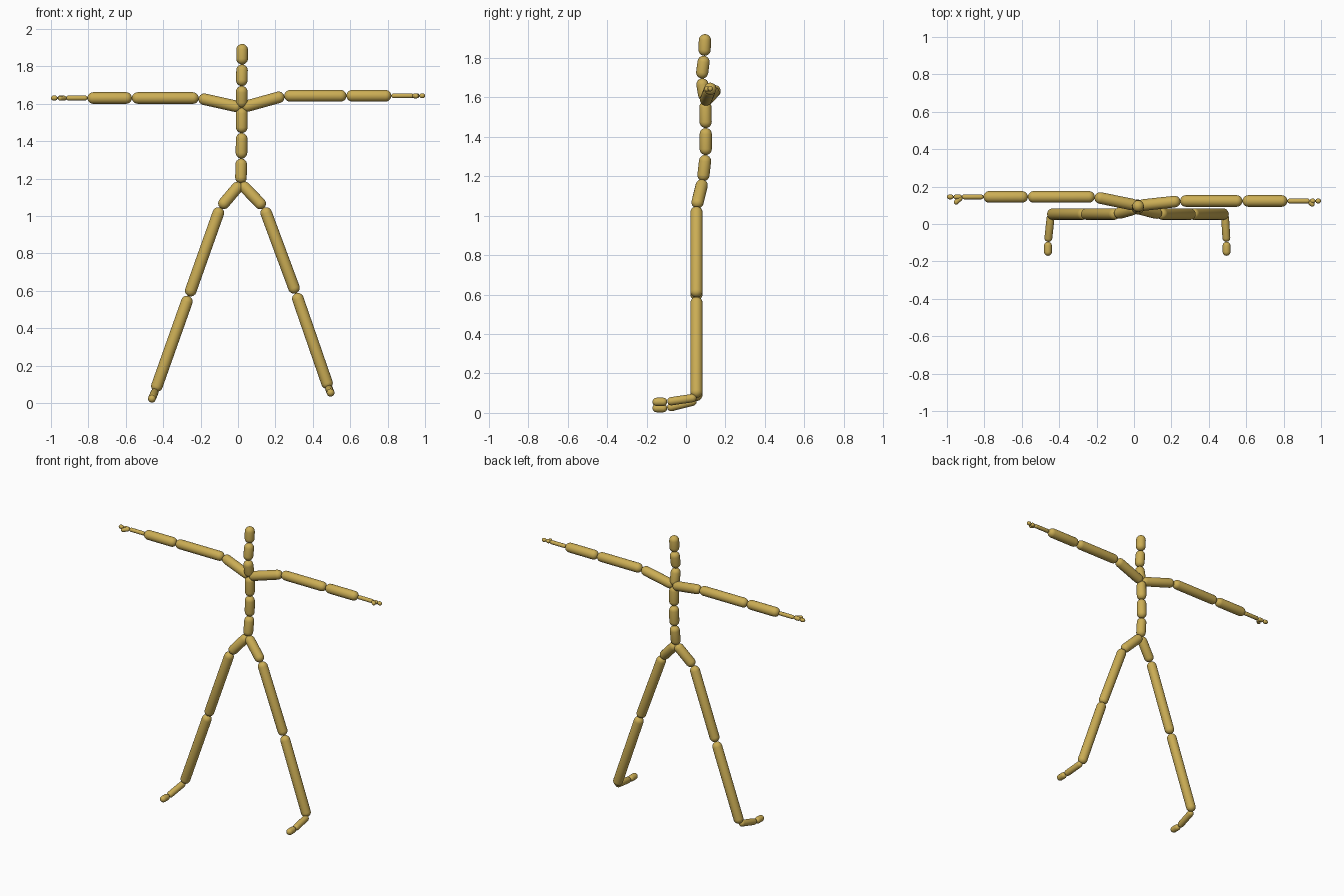
import bpy, bmesh, math
from mathutils import Vector, Matrix

cube = bpy.data.objects.get("Cube")
if cube:
    bpy.data.objects.remove(cube, do_unlink=True)

gold = bpy.data.materials.new("muted gold")
gold.use_nodes = True
colour = (0.6, 0.42, 0.09, 1)
gold.diffuse_color = colour
gold.node_tree.nodes["Principled BSDF"].inputs["Base Color"].default_value = colour

SIDES, RINGS = 20, 5


def capsule(name, start, end, radius):
    """Round-ended rod whose tips touch start and end."""
    start, end = Vector(start), Vector(end)
    axis = end - start
    length = axis.length
    cap = min(radius, length / 2)
    angles = [math.pi / 2 * i / RINGS for i in range(RINGS + 1)]
    lower = [(radius * math.sin(a), cap - cap * math.cos(a)) for a in angles]
    upper = [(r, length - h) for r, h in reversed(lower)]
    bm = bmesh.new()
    verts = [bm.verts.new((r, 0, h)) for r, h in lower + upper]
    edges = [bm.edges.new(pair) for pair in zip(verts, verts[1:])]
    bmesh.ops.spin(bm, geom=verts + edges, cent=(0, 0, 0), axis=(0, 0, 1),
                   angle=math.tau, steps=SIDES)
    bmesh.ops.remove_doubles(bm, verts=bm.verts, dist=0.0002)
    bmesh.ops.recalc_face_normals(bm, faces=bm.faces)
    for face in bm.faces:
        face.smooth = True
    turn = axis.to_track_quat('Z', 'Y').to_matrix().to_4x4()
    bm.transform(Matrix.Translation(start) @ turn)
    mesh = bpy.data.meshes.new(name)
    bm.to_mesh(mesh)
    bm.free()
    mesh.materials.append(gold)
    obj = bpy.data.objects.new(name, mesh)
    bpy.context.collection.objects.link(obj)


def chain(names, joints, radii, side=""):
    """Capsules laid end to end along a list of joints."""
    for name, a, b, r in zip(names, joints, joints[1:], radii):
        capsule(side + name, a, b, r)


THICK, FOOT, THIN = 0.031, 0.021, 0.013
pelvis = (0.015, 0.085, 1.175)
chest = (0.02, 0.098, 1.58)

# Spine, neck and head
chain(["lower_spine", "middle_spine", "upper_spine", "lower_neck", "upper_neck", "head"],
      [pelvis, (0.018, 0.1, 1.307), (0.02, 0.1, 1.444), chest,
       (0.02, 0.078, 1.695), (0.022, 0.093, 1.81), (0.022, 0.097, 1.92)],
      [THICK] * 6)

# Arms, from the base of the neck to the fingertips
arm_names = ["collarbone", "upper_arm", "forearm", "hand", "finger", "fingertip"]
arm_radii = [THICK] * 3 + [THIN] * 3
chain(arm_names,
      [chest] + [(x, 0.123, 1.643) for x in (0.247, 0.58, 0.82, 0.94, 0.97, 1.0)],
      arm_radii, "left_")
chain(arm_names,
      [chest] + [(x, 0.145, 1.631) for x in (-0.21, -0.567, -0.805, -0.92, -0.965, -1.0)],
      arm_radii, "right_")

# Thumbs
capsule("left_thumb", (0.935, 0.123, 1.643), (0.962, 0.096, 1.641), THIN)
capsule("right_thumb", (-0.92, 0.145, 1.631), (-0.96, 0.108, 1.629), THIN)

# Legs, from the pelvis to the toes
leg_names = ["hip", "thigh", "shin", "foot", "toes"]
leg_radii = [THICK] * 3 + [FOOT] * 2
chain(leg_names,
      [pelvis, (0.14, 0.053, 1.045), (0.31, 0.053, 0.587), (0.486, 0.053, 0.078),
       (0.495, -0.095, 0.056), (0.495, -0.17, 0.056)],
      leg_radii, "left_")
chain(leg_names,
      [pelvis, (-0.095, 0.053, 1.045), (-0.263, 0.053, 0.572), (-0.444, 0.053, 0.062),
       (-0.46, -0.095, 0.024), (-0.46, -0.17, 0.024)],
      leg_radii, "right_")
